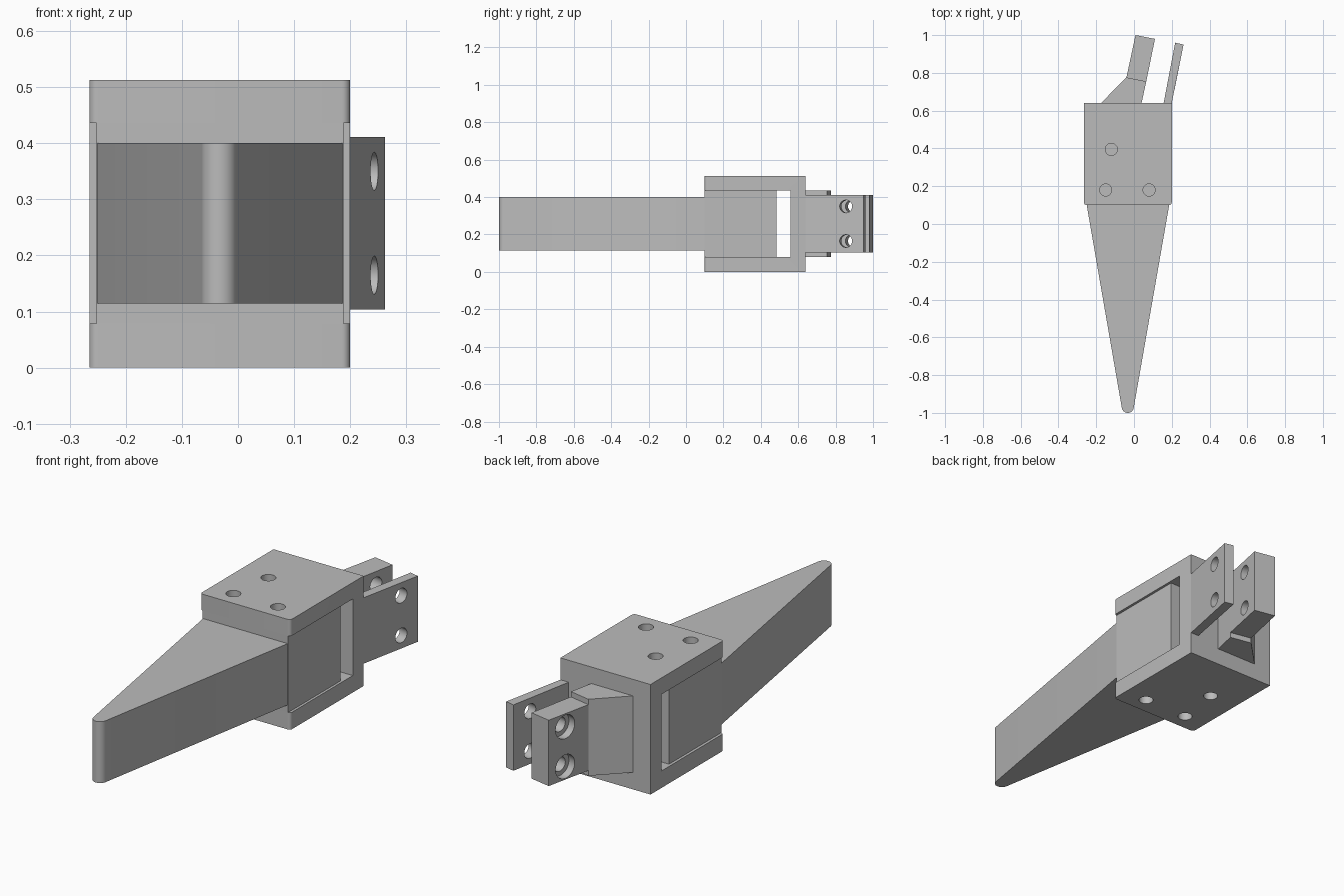
import bpy, bmesh, math
from mathutils import Vector, Matrix

cube = bpy.data.objects.get("Cube")
if cube:
    bpy.data.objects.remove(cube, do_unlink=True)

grey = bpy.data.materials.new("machined grey")
grey.use_nodes = True
grey.diffuse_color = (0.5, 0.5, 0.5, 1)
grey.node_tree.nodes["Principled BSDF"].inputs["Base Color"].default_value = (0.5, 0.5, 0.5, 1)


def link(name, bm):
    bmesh.ops.recalc_face_normals(bm, faces=bm.faces)
    mesh = bpy.data.meshes.new(name)
    bm.to_mesh(mesh)
    bm.free()
    mesh.materials.append(grey)
    obj = bpy.data.objects.new(name, mesh)
    bpy.context.collection.objects.link(obj)
    return obj


def prism(name, outline, z0, z1):
    """Extrude a plan outline from z0 up to z1."""
    bm = bmesh.new()
    base = bm.faces.new([bm.verts.new((x, y, z0)) for x, y in outline])
    top = bmesh.ops.extrude_face_region(bm, geom=[base])["geom"]
    verts = [v for v in top if isinstance(v, bmesh.types.BMVert)]
    bmesh.ops.translate(bm, vec=(0, 0, z1 - z0), verts=verts)
    return link(name, bm)


def box(name, x0, x1, y0, y1, z0, z1):
    return prism(name, [(x0, y0), (x1, y0), (x1, y1), (x0, y1)], z0, z1)


def rod(centre, axis, radius, length):
    bm = bmesh.new()
    turn = Vector((0, 0, 1)).rotation_difference(Vector(axis)).to_matrix().to_4x4()
    bmesh.ops.create_cone(bm, cap_ends=True, segments=40, radius1=radius, radius2=radius,
                          depth=length, matrix=Matrix.Translation(centre) @ turn)
    return link("cutter", bm)


def cut(target, cutters):
    bpy.context.view_layer.objects.active = target
    for cutter in cutters:
        cutter.hide_render = True
        mod = target.modifiers.new("cut", "BOOLEAN")
        mod.operation = "DIFFERENCE"
        mod.solver = "EXACT"
        mod.object = cutter
        bpy.ops.object.modifier_apply(modifier=mod.name)
        bpy.data.objects.remove(cutter, do_unlink=True)


def arc(cx, cy, r, start, end, steps=8):
    angles = [math.radians(start + (end - start) * i / steps) for i in range(steps + 1)]
    return [(cx + r * math.cos(a), cy + r * math.sin(a)) for a in angles]


LEFT, RIGHT, FRONT, BACK, TOP = 0.20, -0.265, 0.10, 0.64, 0.513
SLOT = (0.079, 0.436)

# Housing: rounded front corners, a channel open to the front and sides
r = 0.015
outline = (arc(RIGHT + r, FRONT + r, r, 180, 270) + arc(LEFT - r, FRONT + r, r, 270, 360)
           + [(LEFT, BACK), (RIGHT, BACK)])
housing = prism("housing", outline, 0, TOP)
cut(housing, [box("cutter", -1, 1, -1, 0.56, *SLOT)])
# Bolt holes through both plates
for x, y in [(-0.12, 0.395), (-0.15, 0.18), (0.08, 0.18)]:
    cut(housing, [rod((x, y, TOP / 2), (0, 0, 1), 0.032, 1)])

# Tapered blade with a rounded tip, and its thicker root inside the channel
tip = arc(-0.033, -0.968, 0.032, 190, 350, 16)
blade = prism("blade", tip + [(0.188, 0.11), (-0.252, 0.11)], 0.114, 0.40)
root = box("blade_root", -0.252, 0.188, FRONT, 0.485, *SLOT)

# Rear lugs, leaning to the left
thin_lug = prism("thin_lug", [(0.155, 0.63), (0.198, 0.63), (0.262, 0.95), (0.218, 0.96)],
                 0.104, 0.411)
thick_lug = prism("thick_lug", [(-0.04, 0.776), (0.065, 0.755), (0.111, 0.98), (0.008, 1.0)],
                  0.104, 0.411)
wedge = prism("lug_wedge", [(-0.175, 0.64), (0.04, 0.64), (0.065, 0.755), (-0.04, 0.776)], *SLOT)

# Cross holes through the lugs, counterbored on the thick one
axis = Vector((0.98, -0.2, 0)).normalized()
for z in (0.165, 0.35):
    outer = Vector((0.243, 0.855, z))
    cut(thin_lug, [rod(outer, axis, 0.034, 0.2)])
    cut(thick_lug, [rod(outer - axis * 0.2, axis, 0.034, 0.3),
                    rod(outer - axis * 0.3, axis, 0.055, 0.15)])

# Smooth the rounded surfaces, keep the edges sharp
bpy.ops.object.select_all(action="DESELECT")
for obj in (housing, blade, root, thin_lug, thick_lug, wedge):
    obj.select_set(True)
bpy.context.view_layer.objects.active = housing
bpy.ops.object.shade_smooth_by_angle(angle=math.radians(30))
